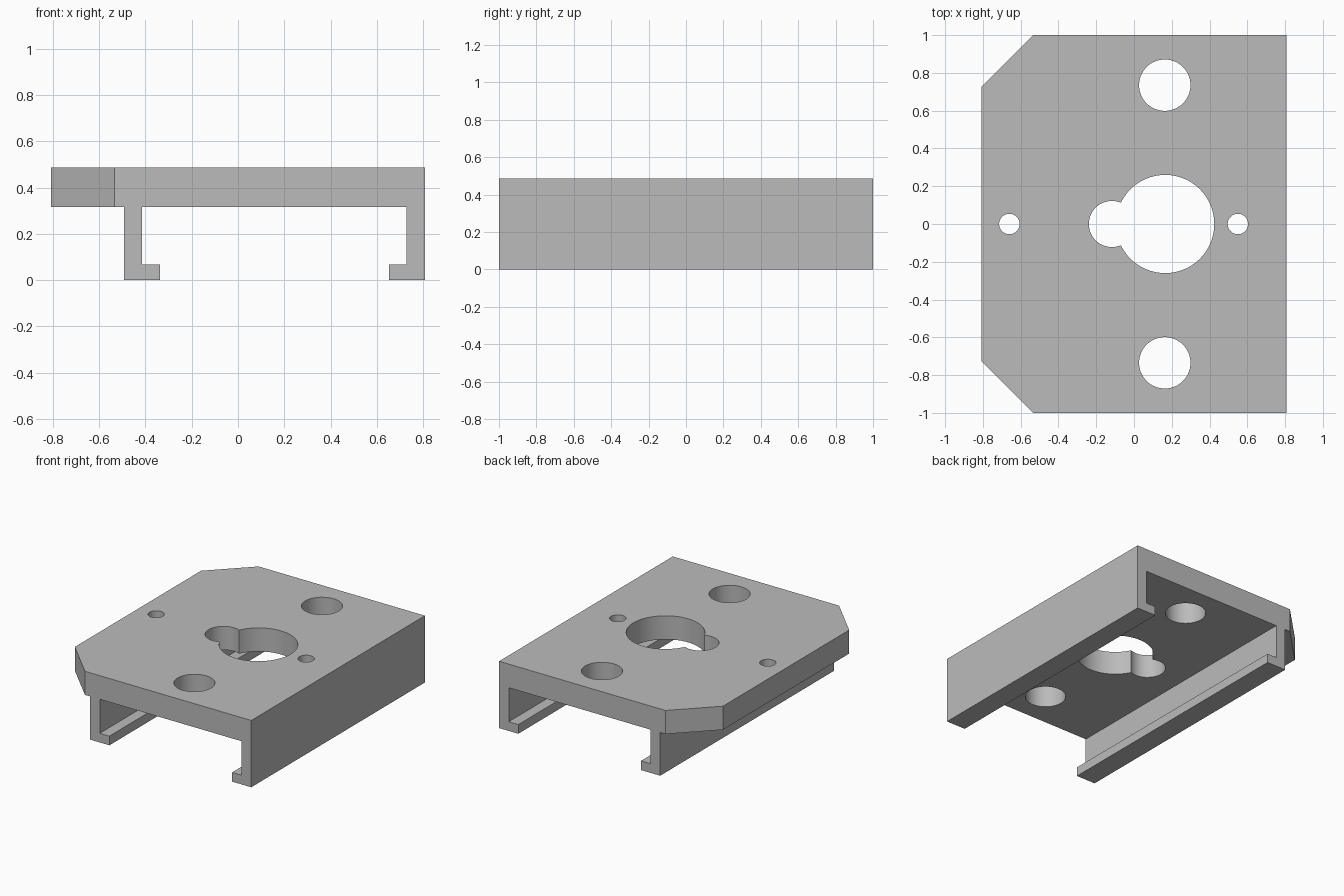
import bpy
import bmesh
import math
from mathutils import Vector

if "Cube" in bpy.data.objects:
    bpy.data.objects.remove(bpy.data.objects["Cube"], do_unlink=True)

TOP, PLATE_BOTTOM, LIP_TOP = 0.487, 0.315, 0.067
LEFT_EDGE, RIGHT_EDGE = -0.807, 0.807

# Plain grey material
grey = bpy.data.materials.new("plain grey")
grey.use_nodes = True
colour = (0.5, 0.5, 0.5, 1)
grey.diffuse_color = colour
grey.node_tree.nodes["Principled BSDF"].inputs["Base Color"].default_value = colour

# Cross-section: plate with two hooked rails, extruded front to back
profile = [
    (LEFT_EDGE, TOP), (LEFT_EDGE, PLATE_BOTTOM), (-0.492, PLATE_BOTTOM),
    (-0.492, 0), (-0.337, 0), (-0.337, LIP_TOP), (-0.414, LIP_TOP),
    (-0.414, PLATE_BOTTOM), (0.729, PLATE_BOTTOM), (0.729, LIP_TOP),
    (0.652, LIP_TOP), (0.652, 0), (RIGHT_EDGE, 0), (RIGHT_EDGE, TOP),
]
bm = bmesh.new()
section = bm.faces.new([bm.verts.new((x, -1, z)) for x, z in profile])
extruded = bmesh.ops.extrude_face_region(bm, geom=[section])["geom"]
bmesh.ops.translate(bm, vec=(0, 2, 0),
                    verts=[g for g in extruded if isinstance(g, bmesh.types.BMVert)])

# Chamfered plate corners
for side in (-1, 1):
    geom = bm.verts[:] + bm.edges[:] + bm.faces[:]
    cut = bmesh.ops.bisect_plane(bm, geom=geom, plane_co=(LEFT_EDGE, side * 0.727, 0),
                                 plane_no=Vector((-1, side, 0)).normalized(),
                                 clear_outer=True)["geom_cut"]
    bmesh.ops.holes_fill(bm, edges=[e for e in cut if isinstance(e, bmesh.types.BMEdge)])
bmesh.ops.recalc_face_normals(bm, faces=bm.faces[:])

mesh = bpy.data.meshes.new("mounting_bracket")
bm.to_mesh(mesh)
bm.free()
bracket = bpy.data.objects.new("mounting_bracket", mesh)
bpy.context.collection.objects.link(bracket)
mesh.materials.append(grey)


def drill(x, y, radius):
    """Cut a round hole through the plate."""
    bpy.ops.mesh.primitive_cylinder_add(vertices=64, radius=radius, depth=0.4,
                                        location=(x, y, 0.4))
    cutter = bpy.context.object
    cutter.hide_render = True
    cutter.data.materials.append(grey)
    mod = bracket.modifiers.new("hole", 'BOOLEAN')
    mod.operation = 'DIFFERENCE'
    mod.solver = 'EXACT'
    mod.object = cutter
    bpy.context.view_layer.objects.active = bracket
    bpy.ops.object.modifier_apply(modifier=mod.name)
    bpy.data.objects.remove(cutter, do_unlink=True)


# Central keyhole, two large holes, two screw holes
drill(0.165, 0, 0.26)
drill(-0.117, 0, 0.122)
for y in (-0.735, 0.735):
    drill(0.163, y, 0.136)
for x in (-0.66, 0.55):
    drill(x, 0, 0.054)

# Smooth hole walls with crisp rims
bpy.ops.object.select_all(action='DESELECT')
bracket.select_set(True)
bpy.context.view_layer.objects.active = bracket
bpy.ops.object.shade_smooth_by_angle(angle=math.radians(30))
